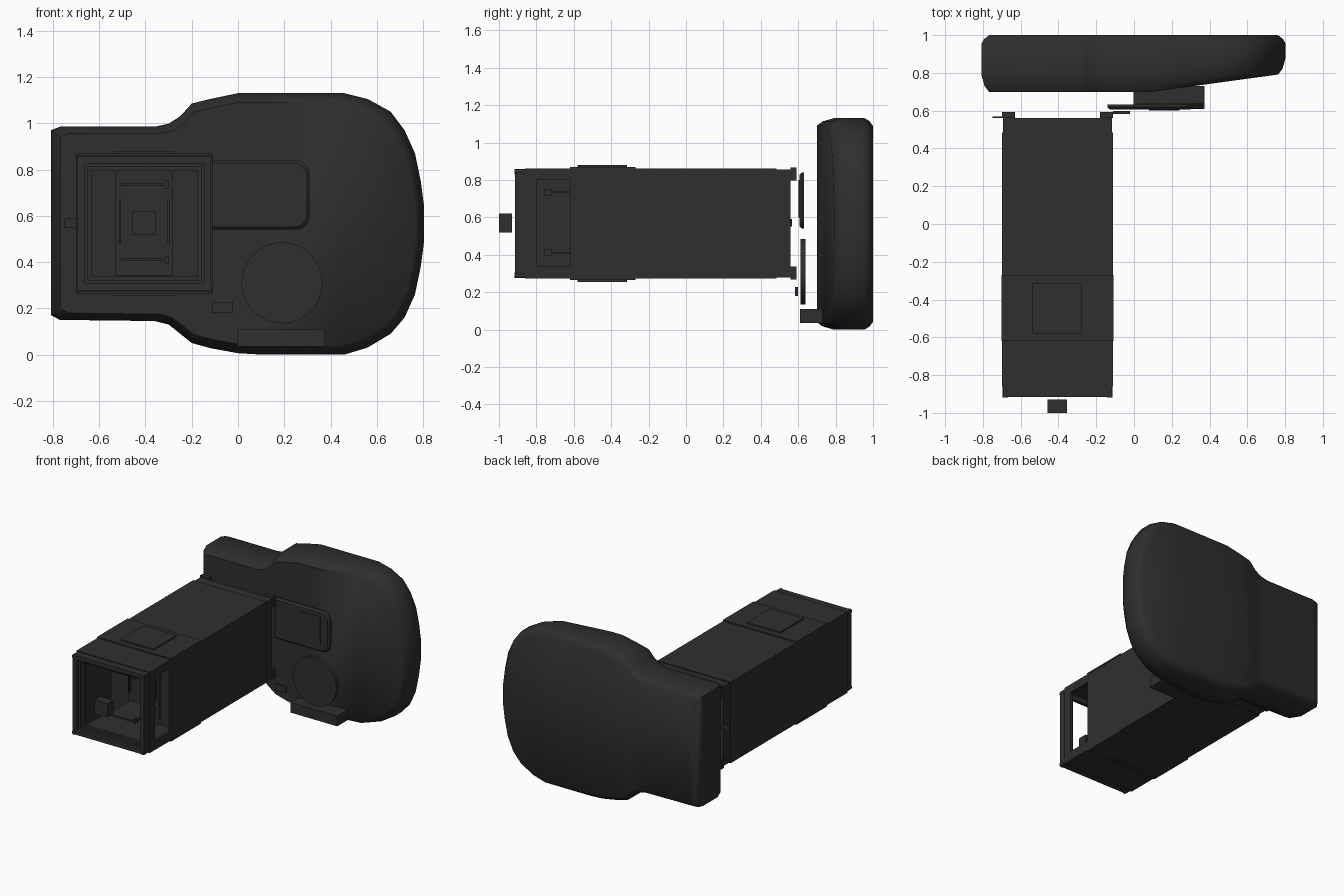
import bpy, bmesh, math

if "Cube" in bpy.data.objects:
    bpy.data.objects.remove(bpy.data.objects["Cube"])

mat = bpy.data.materials.new("charcoal")
mat.diffuse_color = (0.028, 0.028, 0.028, 1)
mat.use_nodes = True
mat.node_tree.nodes["Principled BSDF"].inputs["Base Color"].default_value = mat.diffuse_color


def finish(name, bm, smooth=None):
    bmesh.ops.recalc_face_normals(bm, faces=bm.faces)
    me = bpy.data.meshes.new(name)
    bm.to_mesh(me)
    bm.free()
    me.materials.append(mat)
    ob = bpy.data.objects.new(name, me)
    bpy.context.collection.objects.link(ob)
    if smooth:
        bpy.ops.object.select_all(action='DESELECT')
        ob.select_set(True)
        bpy.context.view_layer.objects.active = ob
        bpy.ops.object.shade_smooth_by_angle(angle=math.radians(smooth))
    return ob


def box(name, x0, x1, y0, y1, z0, z1):
    bm = bmesh.new()
    bmesh.ops.create_cube(bm, size=1)
    for v in bm.verts:
        v.co = ((x0 + x1) / 2 + v.co.x * (x1 - x0),
                (y0 + y1) / 2 + v.co.y * (y1 - y0),
                (z0 + z1) / 2 + v.co.z * (z1 - z0))
    return finish(name, bm)


def bridge(bm, rings):
    n = len(rings[0])
    for a, b in zip(rings, rings[1:]):
        for i in range(n):
            j = (i + 1) % n
            bm.faces.new((a[i], a[j], b[j], b[i]))


def prism(name, pts, y0, y1, inset=0.0, smooth=30):
    """Outline in x,z extruded along y with a chamfered front edge."""
    cx = (min(p[0] for p in pts) + max(p[0] for p in pts)) / 2
    cz = (min(p[1] for p in pts) + max(p[1] for p in pts)) / 2
    hx = max(p[0] for p in pts) - cx
    hz = max(p[1] for p in pts) - cz
    layers = [(y1, 0), (y0 + inset, 0)] + ([(y0, inset)] if inset else [])
    bm = bmesh.new()
    rings = [[bm.verts.new((cx + (x - cx) * (1 - d / hx), y, cz + (z - cz) * (1 - d / hz)))
              for x, z in pts] for y, d in layers]
    bridge(bm, rings)
    bm.faces.new(rings[0])
    bm.faces.new(rings[-1])
    return finish(name, bm, smooth)


def arc(cx, cz, r, a0, a1, n):
    return [(cx + r * math.cos(math.radians(a0 + (a1 - a0) * i / n)),
             cz + r * math.sin(math.radians(a0 + (a1 - a0) * i / n))) for i in range(n + 1)]


def frame(name, y0, y1, outer, width):
    """Square ring around the tube axis."""
    cx, cz, o, i = CX, CZ, outer, outer - width
    box(name + "_top", cx - o, cx + o, y0, y1, cz + i, cz + o)
    box(name + "_bottom", cx - o, cx + o, y0, y1, cz - o, cz - i)
    box(name + "_left", cx - o, cx - i, y0, y1, cz - i, cz + i)
    box(name + "_right", cx + i, cx + o, y0, y1, cz - i, cz + i)


# Rear body: columns of x, bottom z, top z, lofted with rounded front and back edges
cols = [(-.808, .17, .97), (-.77, .15, .985), (-.36, .145, .985), (-.30, .13, .998),
        (-.25, .09, 1.03), (-.20, .05, 1.085), (-.12, .028, 1.105), (0, .006, 1.13),
        (.1, 0, 1.13), (.46, 0, 1.13), (.56, .03, 1.105), (.66, .09, 1.05),
        (.72, .16, .97), (.765, .26, .87), (.79, .38, .75), (.803, .48, .65)]
outline = [(x, lo) for x, lo, hi in cols] + [(x, hi) for x, lo, hi in reversed(cols)]
bm = bmesh.new()
rings = []
for side, dy, d in [(0, 0, .04), (0, .03, .017), (0, .09, 0), (1, -.045, 0), (1, -.02, .015), (1, 0, .042)]:
    ring = []
    for x, z in outline:
        y = (1.0 if side else 0.70 + max(0, x - .1) * .13) + dy
        ring.append(bm.verts.new((x * (1 - d / .8), y, .565 + (z - .565) * (1 - d / .565))))
    rings.append(ring)
bridge(bm, rings)
n = len(outline)
for ring in (rings[0], rings[-1]):
    for i in range(len(cols) - 1):
        bm.faces.new((ring[i], ring[i + 1], ring[n - 2 - i], ring[n - 1 - i]))
finish("rear_body", bm, 50)

# Square tube: panels, with a window near the front of the right side
CX, CZ, H, T = -0.405, 0.567, 0.295, 0.02
L, R, B, U = CX - H, CX + H, CZ - H, CZ + H
box("tube_top", L, R, -.86, .485, U - T, U)
box("tube_bottom", L, R, -.86, .485, B, B + T)
box("tube_left", L, L + T, -.86, .485, B + T, U - T)
box("tube_right", R - T, R, -.62, .485, B + T, U - T)
box("window_front_edge", R - T, R, -.86, -.80, B + T, U - T)
box("window_top_edge", R - T, R, -.80, -.62, .80, U - T)
box("window_bottom_edge", R - T, R, -.80, -.62, B + T, .34)
box("tube_back", L + .03, R - .03, .50, .53, B + .03, U - .03)

# End frames in stepped rings
frame("front_frame", -.915, -.86, H - .006, .03)
frame("front_inner_frame", -.89, -.85, H - .036, .015)
frame("front_lip", -.87, -.85, H - .051, .015)
frame("back_frame", .485, .56, H - .006, .03)
frame("back_inner_frame", .485, .545, H - .036, .03)

# Corner posts at the front and corner blocks at the back
for sx in (-1, 1):
    for sz in (-1, 1):
        prism("front_corner_post", arc(CX + sx * .277, CZ + sz * .277, .015, 0, 337.5, 15), -.918, -.85)
        px, pz = CX + sx * .26, CZ + sz * .265
        box("back_corner_block", px - .035, px + .035, .56, .592, pz - .035, pz + .035)

# Stepped pads above and below the tube
for s, nm in ((1, "top"), (-1, "bottom")):
    z = [CZ + s * (H + h) for h in (-.005, .008, .018)]
    box(nm + "_band", L - .002, R + .002, -.62, -.27, min(z[:2]), max(z[:2]))
    box(nm + "_pad", -.54, -.275, -.58, -.315, min(z[1:]), max(z[1:]))

# Parts inside the tube
box("divider", L + T, R - T, -.49, -.47, B + T, U - T)
box("inner_plate", -.53, -.28, -.51, -.49, .34, .80)
for z in (.41, .735):
    box("shelf", -.51, -.30, -.76, -.51, z - .006, z + .006)
    box("shelf_hook", -.315, -.30, -.76, -.72, z - .017, z + .017)
for x in (-.51, -.30):
    box("inner_rail", x - .004, x + .004, -.53, -.51, .48, .67)

# Button in front of the tube and tab behind it
box("front_button", -.458, -.354, -1.0, -.93, .52, .62)
box("side_tab", -.75, -.69, .56, .568, .55, .59)

# Plates in front of the body
plate = [(-.14, .54)] + arc(.25, .60, .06, -90, 0, 6) + arc(.25, .78, .06, 0, 90, 6) + [(-.14, .84)]
prism("round_plate", plate, .607, .632, .012)
box("plate_pad", .08, .24, .602, .612, .60, .80)
prism("disc", arc(.19, .31, .175, 0, 352.5, 47), .612, .638)
box("bottom_block", -.003, .373, .61, .73, .035, .11)
box("small_chip", -.11, -.022, .583, .598, .18, .227)
